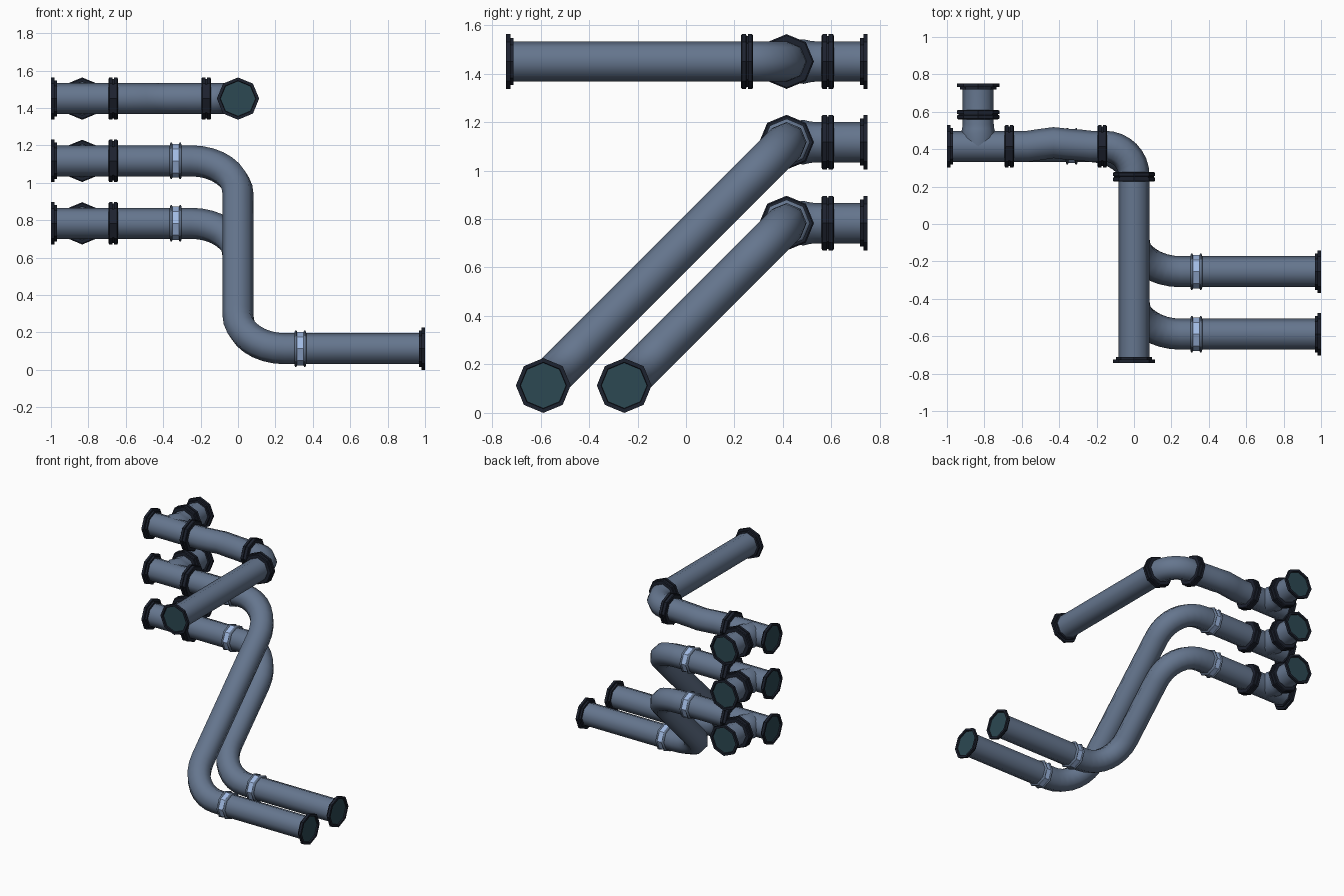
import bpy, bmesh, math
from mathutils import Vector

if "Cube" in bpy.data.objects:
    bpy.data.objects.remove(bpy.data.objects["Cube"])

SIDES, R, RF = 8, 0.083, 0.113      # sides, pipe radius, flange radius


def material(name, col):
    m = bpy.data.materials.new(name)
    m.diffuse_color = (*col, 1)
    m.use_nodes = True
    m.node_tree.nodes["Principled BSDF"].inputs["Base Color"].default_value = m.diffuse_color
    return m


STEEL = material("steel_blue", (0.13, 0.18, 0.27))
DARK = material("dark_flange", (0.012, 0.016, 0.028))
BAND = material("pale_band", (0.36, 0.50, 0.78))
CAP = material("dark_teal", (0.025, 0.065, 0.085))


def skin(name, rings, mat, smooth=True, caps=True):
    """Join rings of points into a tube."""
    bm = bmesh.new()
    vs = [[bm.verts.new(p) for p in ring] for ring in rings]
    for a, b in zip(vs, vs[1:]):
        for i in range(SIDES):
            j = (i + 1) % SIDES
            bm.faces.new((a[i], a[j], b[j], b[i]))
    if caps:
        bm.faces.new(vs[0])
        bm.faces.new(vs[-1])
    bmesh.ops.recalc_face_normals(bm, faces=bm.faces)
    for f in bm.faces:
        f.smooth = smooth and len(f.verts) == 4
    me = bpy.data.meshes.new(name)
    bm.to_mesh(me)
    bm.free()
    me.materials.append(mat)
    ob = bpy.data.objects.new(name, me)
    bpy.context.collection.objects.link(ob)
    return ob


def ring(c, u, v, r):
    return [c + r * (math.cos(t) * u + math.sin(t) * v)
            for t in (2 * math.pi * i / SIDES for i in range(SIDES))]


def lathe(name, pos, axis, profile, mat, smooth=False):
    """Revolve (offset, radius) pairs about a level axis."""
    p, d, u = Vector(pos), Vector(axis).normalized(), Vector((0, 0, 1))
    return skin(name, [ring(p + d * o, u, d.cross(u), r) for o, r in profile], mat, smooth)


def sweep(name, pts, mat=STEEL):
    """Sweep the pipe section along a path, carrying the frame round bends."""
    pts = [Vector(p) for p in pts]
    u, prev, rings = Vector((0, 0, 1)), None, []
    for i, p in enumerate(pts):
        t = (pts[min(i + 1, len(pts) - 1)] - pts[max(i - 1, 0)]).normalized()
        if prev is not None:
            u = prev.rotation_difference(t) @ u
        prev = t
        rings.append(ring(p, u, t.cross(u), R))
    return skin(name, rings, mat)


def bend(corner, d_in, d_out, rad, n=8):
    """Quarter-turn arc points round a corner."""
    c, a, b = Vector(corner), Vector(d_in).normalized(), Vector(d_out).normalized()
    centre = c - a * rad + b * rad
    return [centre - b * rad * math.cos(t) + a * rad * math.sin(t)
            for t in (math.pi / 2 * i / n for i in range(n + 1))]


def end_flange(name, pos, out):
    # dark lip with a recessed teal cover; pos is the outer face
    lathe(name, pos, out, [(-0.032, R), (-0.032, 0.097), (-0.018, 0.097), (-0.018, RF),
                           (0, RF), (0, 0.096), (-0.01, 0.094)], DARK)
    lathe(name + "_cover", pos, out, [(-0.012, 0.093), (-0.009, 0.093)], CAP)


def coupling(name, pos, axis):
    # two bolted flange plates with a thin groove between
    lathe(name, pos, axis, [(-0.025, R), (-0.025, 0.107), (-0.021, RF), (-0.004, RF),
                            (-0.003, 0.106), (0.003, 0.106), (0.004, RF), (0.021, RF),
                            (0.025, 0.107), (0.025, R)], DARK)


def joint(name, pos):
    # pale band between two raised beads
    lathe(name + "_band", pos, (1, 0, 0), [(-0.024, 0.09), (0.024, 0.09)], BAND)
    for s in (-1, 1):
        lathe(name + "_bead", Vector(pos) + Vector((s * 0.024, 0, 0)), (1, 0, 0),
              [(-0.008, R), (-0.004, 0.097), (0.004, 0.097), (0.008, R)], STEEL, True)


X, NY = Vector((1, 0, 0)), Vector((0, -1, 0))
Y0, YB, YF = 0.415, 0.75, -0.743

# tee inlets, one per level
for n, z in (("upper", 1.45), ("middle", 1.117), ("lower", 0.783)):
    lathe(n + "_tee_run", (0, Y0, z), X, [(-0.985, R), (-0.667, R)], STEEL, True)
    lathe(n + "_tee_branch", (-0.833, 0, z), (0, 1, 0),
          [(Y0, R), (0.485, 0.092), (0.51, 0.086), (0.535, R), (YB - 0.015, R)], STEEL, True)
    end_flange(n + "_inlet_flange", (-1, Y0, z), -X)
    end_flange(n + "_branch_flange", (-0.833, YB, z), -NY)
    coupling(n + "_run_coupling", (-0.667, Y0, z), X)
    coupling(n + "_branch_coupling", (-0.833, 0.585, z), NY)

# upper line: slightly bulged pipe, level elbow, straight outlet to the front
z = 1.45
bulge = [(x, Y0 + dy, z) for x, dy in ((-0.667, 0), (-0.57, 0), (-0.5, 0.01), (-0.43, 0.02),
                                       (-0.36, 0.012), (-0.28, 0.006), (-0.23, 0), (-0.17, 0))]
sweep("upper_bulged_pipe", bulge)
sweep("upper_elbow", [(-0.18, Y0, z)] + bend((0, Y0, z), X, NY, 0.155) + [(0, 0.24, z)])
sweep("upper_outlet_pipe", [(0, 0.25, z), (0, YF + 0.015, z)])
coupling("upper_elbow_coupling", (-0.17, Y0, z), X)
coupling("upper_outlet_coupling", (0, 0.252, z), NY)
end_flange("upper_outlet_flange", (0, YF, z), NY)

# two lower lines: sloping S-bends to floor level outlets
DOWN = Vector((0, -1, -1))
for n, z in (("middle", 1.117), ("lower", 0.783)):
    y2, z2 = Y0 - (z - RF), RF
    path = [(-0.667, Y0, z)] + bend((0, Y0, z), X, DOWN, 0.25)
    path += bend((0, y2, z2), DOWN, X, 0.25) + [(0.985, y2, z2)]
    sweep(n + "_s_bend_pipe", path)
    joint(n + "_top_joint", (-0.333, Y0, z))
    joint(n + "_bottom_joint", (0.333, y2, z2))
    end_flange(n + "_outlet_flange", (1, y2, z2), X)
